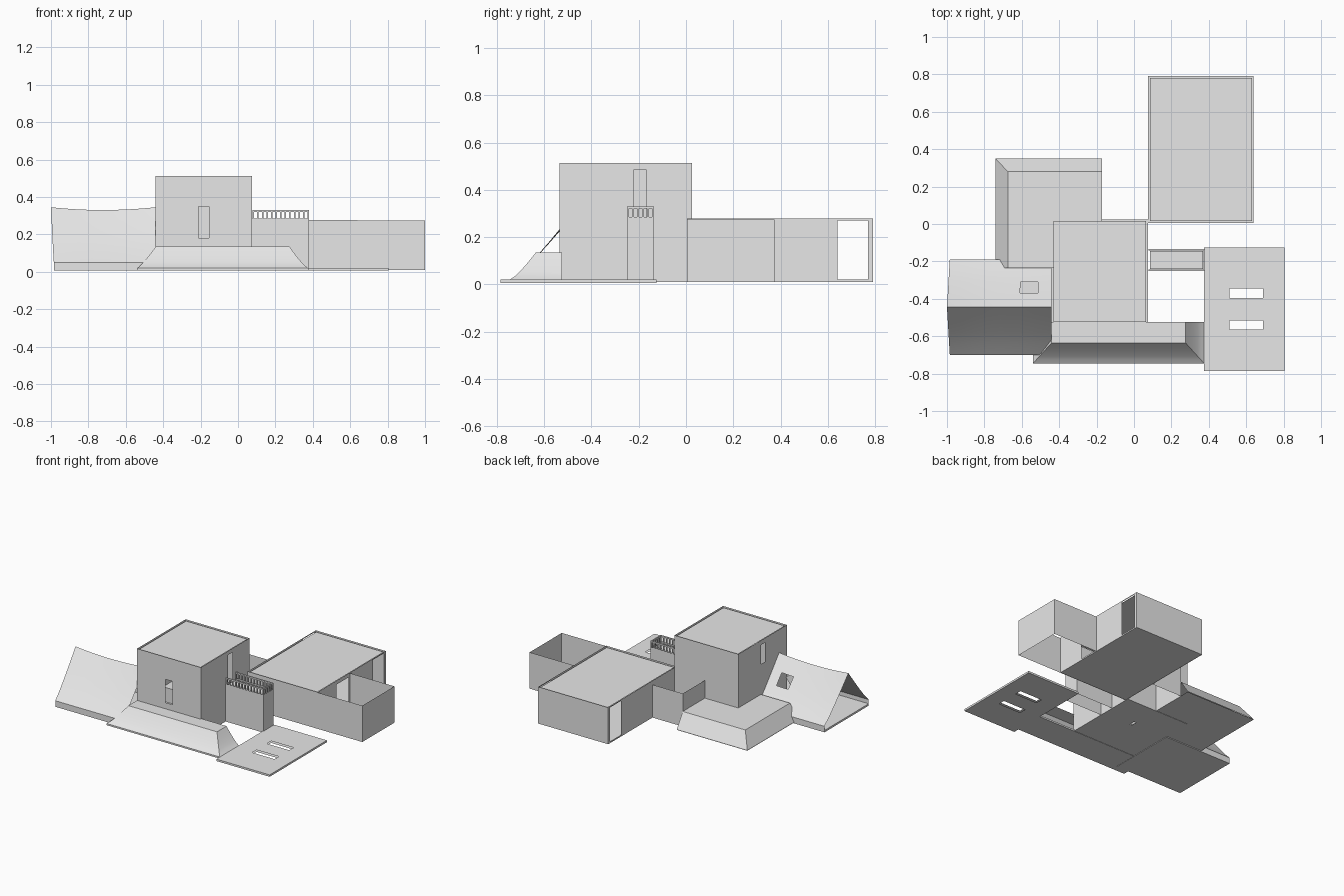
import bpy

if "Cube" in bpy.data.objects:
    bpy.data.objects.remove(bpy.data.objects["Cube"])

stone = bpy.data.materials.new("plain grey")
stone.diffuse_color = (0.8, 0.8, 0.8, 1)
stone.use_nodes = True
stone.node_tree.nodes["Principled BSDF"].inputs["Base Color"].default_value = stone.diffuse_color


def make(name, verts, faces, smooth=False):
    me = bpy.data.meshes.new(name)
    me.from_pydata(verts, [], faces)
    me.materials.append(stone)
    me.update()
    ob = bpy.data.objects.new(name, me)
    bpy.context.collection.objects.link(ob)
    if smooth:
        for p in me.polygons:
            p.use_smooth = True
        bpy.context.view_layer.objects.active = ob
        ob.select_set(True)
        bpy.ops.object.shade_smooth_by_angle()
        ob.select_set(False)
    return ob


def box(name, x0, x1, y0, y1, z0, z1):
    v = [(x, y, z) for x in (x0, x1) for y in (y0, y1) for z in (z0, z1)]
    f = [(0, 1, 3, 2), (4, 6, 7, 5), (0, 4, 5, 1), (2, 3, 7, 6), (0, 2, 6, 4), (1, 5, 7, 3)]
    return make(name, v, f)


def panel(name, axis, c, u, v, holes=(), sign=1):
    """Thin sheet across one axis, with rectangular holes (u0, u1, v0, v1)."""
    us = sorted({*u, *[h[i] for h in holes for i in (0, 1)]})
    vs = sorted({*v, *[h[i] for h in holes for i in (2, 3)]})
    place = {"x": lambda a, b: (c, a, b), "y": lambda a, b: (a, c, b), "z": lambda a, b: (a, b, c)}[axis]
    n = len(vs)
    verts = [place(a, b) for a in us for b in vs]
    faces = []
    for i in range(len(us) - 1):
        for j in range(n - 1):
            a, b = (us[i] + us[i + 1]) / 2, (vs[j] + vs[j + 1]) / 2
            if any(h[0] < a < h[1] and h[2] < b < h[3] for h in holes):
                continue
            q = (i * n + j, i * n + n + j, i * n + n + j + 1, i * n + j + 1)
            faces.append(q if (sign > 0) != (axis == "y") else q[::-1])
    return make(name, verts, faces)


def block(name, x, y, z, roof=True, holes={}):
    """Four thin outer walls and a roof sheet set just inside their top edge."""
    panel(name + "_front_wall", "y", y[0], x, z, holes.get("front", ()), -1)
    panel(name + "_back_wall", "y", y[1], x, z, holes.get("back", ()), 1)
    panel(name + "_left_wall", "x", x[0], y, z, holes.get("left", ()), -1)
    panel(name + "_right_wall", "x", x[1], y, z, holes.get("right", ()), 1)
    if roof:
        panel(name + "_roof", "z", z[1] - .006, (x[0] + .01, x[1] - .01), (y[0] + .01, y[1] - .01))


def skirt(name, low, high, z0, z1, bend, steps):
    """Flat deck with curved banks running down to a wider outline."""
    n = len(low)
    verts, faces = [], []
    for k in range(steps + 1):
        t = k / steps
        verts += [(a[0] + (b[0] - a[0]) * t, a[1] + (b[1] - a[1]) * t, z0 + (z1 - z0) * t ** bend)
                  for a, b in zip(low, high)]
    for k in range(steps):
        faces += [(k * n + i, k * n + i + 1, k * n + n + i + 1, k * n + n + i) for i in range(n - 1)]
    faces.append(tuple(steps * n + i for i in range(n)))
    return make(name, verts, faces, True)


# Tall main tower
block("tower", (-.44, .075), (-.535, .025), (.01, .513), holes={
    "front": [(-.21, -.155, .18, .35)],
    "right": [(-.22, -.17, .28, .485)],
    "left": [(-.285, -.235, .34, .48)]})
panel("tower_floor", "z", .01, (-.44, .075), (-.535, .025), [(-.19, -.15, -.22, -.18)], -1)

# Low rear hall with a passage at its far end
block("hall", (.075, .64), (.005, .79), (.01, .278), holes={
    "left": [(.64, .77, .02, .27)],
    "right": [(.64, .77, .02, .27), (.22, .36, .02, .25)]})
panel("hall_floor", "z", .012, (.075, .64), (.005, .79), sign=-1)

# Open yard beside the hall
panel("yard_front_wall", "y", .005, (.64, 1), (.01, .275), sign=-1)
panel("yard_back_wall", "y", .375, (.64, 1), (.01, .275))
panel("yard_side_wall", "x", 1, (.005, .375), (.01, .275))

# Small open court between tower and hall
panel("court_back_wall", "y", .28, (-.17, .075), (.01, .25))
panel("court_side_wall", "x", -.17, (.025, .28), (.01, .25), sign=-1)

# Rear deck and front deck with sloping banks
skirt("rear_deck", [(-.17, .35), (-.74, .35), (-.74, -.235), (-.17, -.235)],
      [(-.17, .28), (-.675, .28), (-.675, -.235), (-.17, -.235)], .015, .12, 1.0, 1)
skirt("front_deck", [(-.54, -.525), (-.54, -.745), (.375, -.745), (.375, -.525)],
      [(-.44, -.525), (-.44, -.635), (.275, -.635), (.275, -.525)], .02, .135, 1.25, 6)

# Ground plates
panel("rear_deck_base", "z", .012, (-.74, -.17), (-.235, .35), sign=-1)
box("front_deck_base", -.54, .375, -.745, -.525, .008, .02)
box("left_wing_base", -.985, -.44, -.70, -.19, .006, .02)

# Patio plate with two slots
slots = [(.51, .69, -.395, -.345), (.51, .69, -.565, -.515)]
for nm, z, s in (("patio_top", .02, 1), ("patio_underside", .006, -1)):
    panel(nm, "z", z, (.375, .805), (-.785, -.125), slots, s)
block("patio_edge", (.375, .805), (-.785, -.125), (.006, .02), roof=False)

# Tent-like left wing roof: two curved slopes with a sagging ridge
xs = [-1, -.93, -.86, -.79, -.72, -.61, -.515, -.44]
ts = [0, .24, .47, .706, .85, 1]
for nm, y0, dy in (("front", -.70, .255), ("back", -.19, -.255)):
    verts, faces, n = [], [], len(ts)
    for x in xs:
        ridge = .33 + .015 * ((x + .72) / .28) ** 2
        for t in ts:
            verts.append((-.44 + (x + .44) * (1 - .027 * (1 - t)), y0 + dy * t,
                          .05 + (ridge - .05) * t ** 1.1))
    for i in range(len(xs) - 1):
        for j in range(n - 1):
            if nm == "back" and i == 5 and j == 2:
                continue  # roof window
            q = (i * n + j, i * n + n + j, i * n + n + j + 1, i * n + j + 1)
            faces.append(q if dy > 0 else q[::-1])
    make(nm + "_wing_roof", verts, faces, True)
    panel(nm + "_wing_eave", "y", y0, (-.985, -.44), (.02, .05), sign=1 if dy < 0 else -1)

# Balcony
block("balcony", (.075, .38), (-.25, -.135), (.01, .285))

# Balcony railing: rails and balusters on three sides
x0, x1, y0, y1, w = .078, .38, -.25, -.135, .008
box("front_rail", x0, x1, y0, y0 + w, .32, .33)
box("back_rail", x0, x1, y1 - w, y1, .32, .33)
box("side_rail", x1 - w, x1, y0, y1, .32, .33)
count = 13
for i in range(count):
    x = x0 + (x1 - x0 - w) * i / (count - 1)
    box("front_baluster", x, x + w, y0, y0 + w, .285, .32)
    box("back_baluster", x, x + w, y1 - w, y1, .285, .32)
for i in range(1, 5):
    y = y0 + (y1 - y0 - w) * i / 5
    box("side_baluster", x1 - w, x1, y, y + w, .285, .32)
